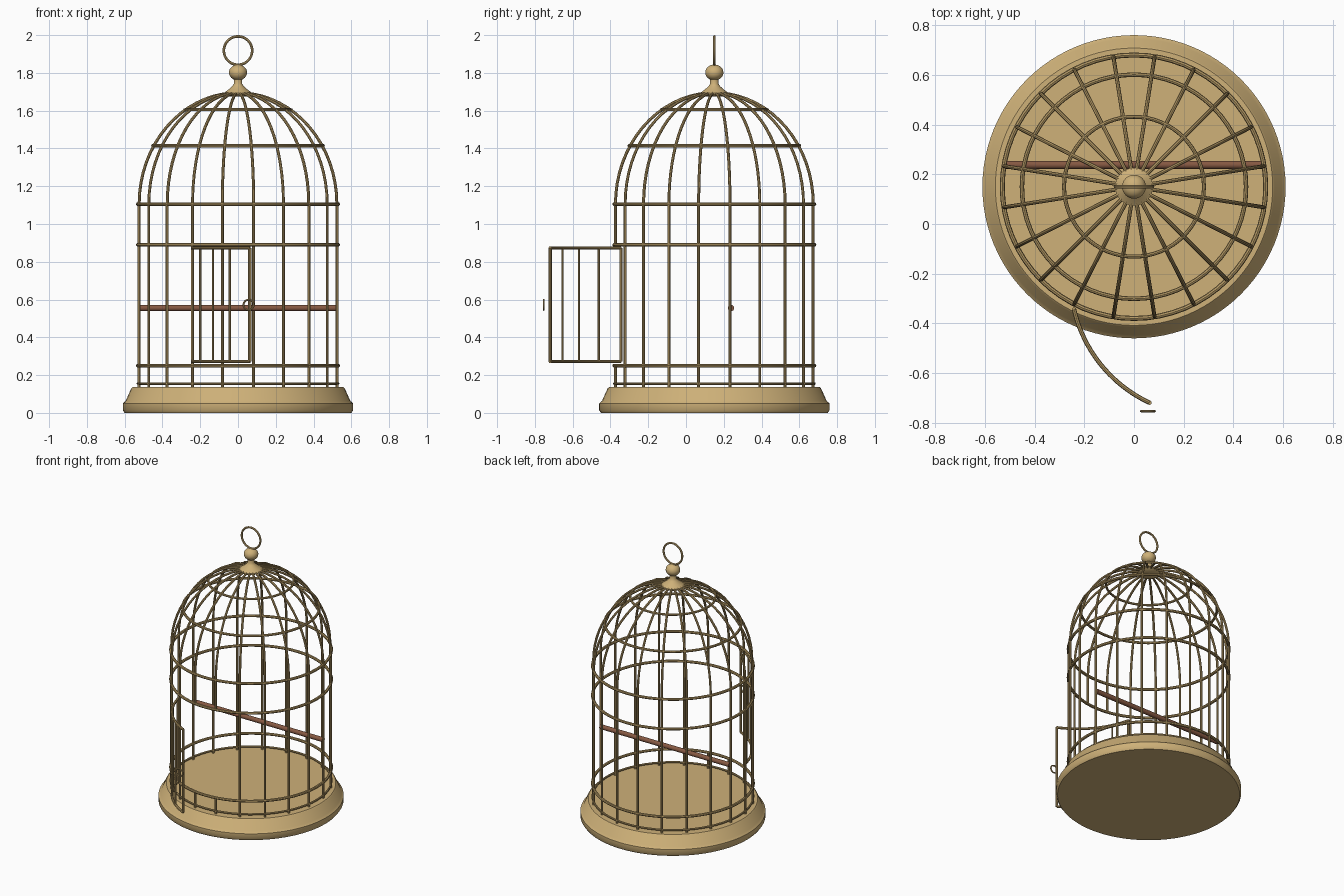
import bpy, bmesh, math
from math import sin, cos, pi, radians
from mathutils import Vector, Matrix

if "Cube" in bpy.data.objects:
    bpy.data.objects.remove(bpy.data.objects["Cube"])

CY = 0.15          # cage centre in y
R = 0.53           # wire cage radius
Z0, ZS, ZT = 0.12, 1.105, 1.695   # floor, dome spring line, dome top


def material(name, rgb):
    m = bpy.data.materials.new(name)
    m.diffuse_color = (*rgb, 1)
    m.use_nodes = True
    m.node_tree.nodes["Principled BSDF"].inputs["Base Color"].default_value = m.diffuse_color
    return m


BRASS = material("pale_brass", (0.62, 0.44, 0.19))
WIRE = material("wire_brass", (0.46, 0.32, 0.13))
WOOD = material("perch_wood", (0.24, 0.10, 0.055))


def finish(name, bm, mat, angle=35):
    bmesh.ops.recalc_face_normals(bm, faces=bm.faces)
    me = bpy.data.meshes.new(name)
    bm.to_mesh(me)
    bm.free()
    me.materials.append(mat)
    ob = bpy.data.objects.new(name, me)
    bpy.context.collection.objects.link(ob)
    bpy.ops.object.select_all(action='DESELECT')
    ob.select_set(True)
    bpy.context.view_layer.objects.active = ob
    bpy.ops.object.shade_smooth_by_angle(angle=radians(angle))
    return ob


def tube(bm, pts, r, closed=False, sides=8):
    """Sweep a round section along a planar path."""
    pts = [Vector(p) for p in pts]
    n = len(pts)
    normal = Vector((0, 0, 0))
    for i in range(1, n - 1):
        normal += (pts[i] - pts[0]).cross(pts[i + 1] - pts[0])
    if normal.length < 1e-6:
        normal = (pts[-1] - pts[0]).orthogonal()
    normal.normalize()
    rings = []
    for i, p in enumerate(pts):
        a = pts[i - 1] if closed or i else p
        b = pts[(i + 1) % n] if closed or i < n - 1 else p
        side = (b - a).normalized().cross(normal)
        rings.append([bm.verts.new(p + r * (cos(t) * side + sin(t) * normal))
                      for t in (2 * pi * k / sides for k in range(sides))])
    for i in range(n if closed else n - 1):
        p, q = rings[i], rings[(i + 1) % n]
        for k in range(sides):
            j = (k + 1) % sides
            bm.faces.new((p[k], p[j], q[j], q[k]))
    if not closed:
        bm.faces.new(rings[0])
        bm.faces.new(rings[-1])


def circle(r, z, n=64):
    return [(r * cos(2 * pi * i / n), CY + r * sin(2 * pi * i / n), z) for i in range(n)]


def upright_circle(c, r, n=40):
    return [(c[0] + r * cos(2 * pi * i / n), c[1], c[2] + r * sin(2 * pi * i / n)) for i in range(n)]


def lathe(name, profile, mat, steps=64):
    bm = bmesh.new()
    vs = [bm.verts.new((r, 0, z)) for r, z in profile]
    es = [bm.edges.new(e) for e in zip(vs, vs[1:])]
    bmesh.ops.spin(bm, geom=vs + es, cent=(0, 0, 0), axis=(0, 0, 1),
                   angle=2 * pi, steps=steps)
    bmesh.ops.remove_doubles(bm, verts=bm.verts, dist=1e-4)
    bmesh.ops.translate(bm, verts=bm.verts, vec=(0, CY, 0))
    return finish(name, bm, mat)


# Base tray
lathe("base_tray", [(0, 0), (0.6, 0), (0.61, 0.015), (0.61, 0.05), (0.595, 0.063),
                    (0.565, 0.13), (0.558, 0.136), (0, 0.136)], BRASS, 96)

# Upright bars bending into the dome; two are cut for the doorway
bm = bmesh.new()
dome = [(R * cos(t), ZS + (ZT - ZS) * sin(t)) for t in (radians(87) * i / 16 for i in range(17))]
for k in range(20):
    a = radians(-90 + 9 + 18 * k)
    place = lambda r, z: (r * cos(a), CY + r * sin(a), z)
    doorway = k in (0, 19)
    tube(bm, [place(R, 0.89 if doorway else Z0)] + [place(r, z) for r, z in dome], 0.008)
    if doorway:
        tube(bm, [place(R, Z0), place(R, 0.25)], 0.008)
finish("cage_bars", bm, WIRE)

# Horizontal hoops
bm = bmesh.new()
for z, r in ((0.155, 0.007), (0.25, 0.01), (0.89, 0.01), (1.105, 0.01), (1.415, 0.009), (1.605, 0.008)):
    rad = R * math.sqrt(1 - (max(0, z - ZS) / (ZT - ZS)) ** 2)
    tube(bm, circle(rad, z), r, True)
finish("cage_hoops", bm, WIRE)

# Curved door, swung open about its left edge
RD, HALF = 0.55, radians(26)
LOW, HIGH = 0.272, 0.873
bm = bmesh.new()
arc = lambda a, z: (RD * sin(a), CY - RD * cos(a), z)
for z in (LOW, HIGH):
    tube(bm, [arc(HALF * (i / 10 - 1), z) for i in range(21)], 0.009)
for i in range(-2, 3):
    a = HALF * i / 2
    tube(bm, [arc(a, LOW), arc(a, HIGH)], 0.009 if abs(i) == 2 else 0.006)
bmesh.ops.rotate(bm, verts=bm.verts, cent=arc(-HALF, 0), matrix=Matrix.Rotation(radians(-51), 3, 'Z'))
finish("door", bm, WIRE)

# Door latch ring
bm = bmesh.new()
tube(bm, upright_circle((0.056, -0.753, 0.572), 0.027, 24), 0.005, True)
finish("door_latch", bm, WIRE)

# Perch
bm = bmesh.new()
tube(bm, [(-0.52, 0.238, 0.555), (0.52, 0.238, 0.555)], 0.017, sides=12)
finish("perch", bm, WOOD)

# Top cap, neck and ball
ball = [(0.048 * cos(t), 1.802 + 0.042 * sin(t)) for t in (radians(-62 + 152 * i / 14) for i in range(15))]
lathe("finial", [(0, 1.675), (0.06, 1.675), (0.076, 1.685), (0.076, 1.693), (0.05, 1.712), (0.03, 1.73),
                 (0.022, 1.742)] + ball, BRASS, 32)

# Hanging ring
bm = bmesh.new()
tube(bm, upright_circle((0, CY, 1.918), 0.075, 48), 0.007, True)
finish("hanging_ring", bm, BRASS)
